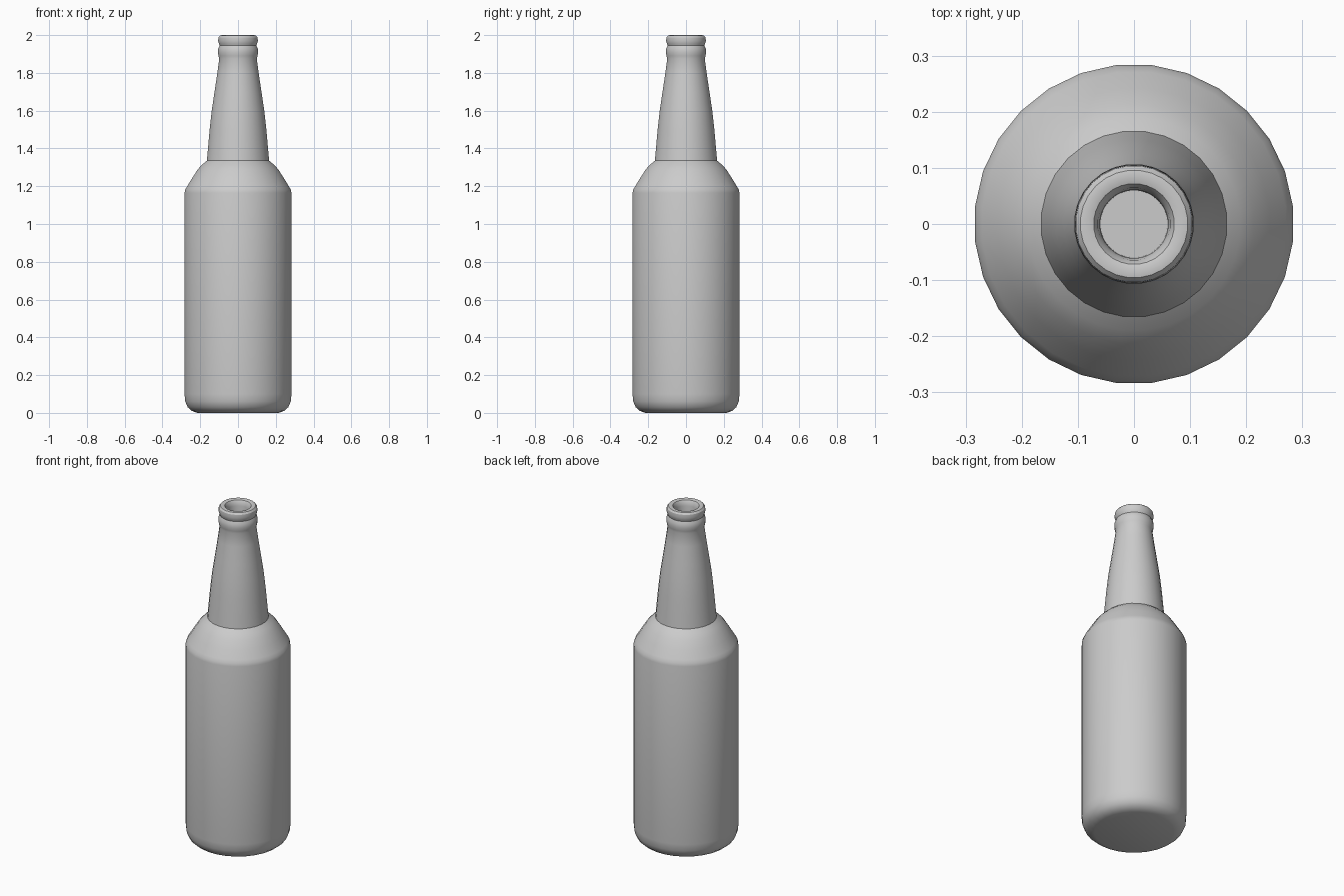
import bpy
import bmesh
from math import radians, tau
from mathutils import Matrix

if "Cube" in bpy.data.objects:
    bpy.data.objects.remove(bpy.data.objects["Cube"], do_unlink=True)

SIDES = 28

# Each profile is a list of (radius, height) pairs
base_and_body = [(0, 0), (0.215, 0), (0.245, 0.01), (0.268, 0.03),
                 (0.281, 0.06), (0.285, 0.1), (0.285, 1.165), (0.281, 1.182)]
shoulder = [(0.272, 1.198), (0.243, 1.245), (0.214, 1.29), (0.19, 1.315), (0.166, 1.335)]
neck = [(0.16, 1.4), (0.151, 1.5), (0.14, 1.6), (0.125, 1.7), (0.11, 1.8), (0.1, 1.875)]
collar = [(0.104, 1.89), (0.107, 1.91), (0.105, 1.93), (0.098, 1.945)]
lip = [(0.102, 1.955), (0.106, 1.97), (0.104, 1.988), (0.096, 1.998),
       (0.085, 2), (0.072, 1.996), (0.065, 1.985)]
mouth = [(0.061, 1.965), (0.06, 1.88), (0, 1.88)]


def lathe(name, profile):
    """Revolve a profile around the z axis into one closed surface."""
    bm = bmesh.new()
    verts = [bm.verts.new((r, 0, z)) for r, z in profile]
    edges = [bm.edges.new(pair) for pair in zip(verts, verts[1:])]
    bmesh.ops.spin(bm, geom=verts + edges, cent=(0, 0, 0), axis=(0, 0, 1),
                   angle=tau, steps=SIDES, use_merge=True)
    bmesh.ops.remove_doubles(bm, verts=bm.verts, dist=0.0005)
    bmesh.ops.rotate(bm, verts=bm.verts, cent=(0, 0, 0),
                     matrix=Matrix.Rotation(tau / SIDES / 2, 3, "Z"))
    bmesh.ops.recalc_face_normals(bm, faces=bm.faces)
    mesh = bpy.data.meshes.new(name)
    bm.to_mesh(mesh)
    bm.free()
    obj = bpy.data.objects.new(name, mesh)
    bpy.context.collection.objects.link(obj)
    return obj


# Whole bottle, with a recessed mouth
bottle = lathe("bottle", base_and_body + shoulder + neck + collar + lip + mouth)
bpy.ops.object.select_all(action="DESELECT")
bottle.select_set(True)
bpy.context.view_layer.objects.active = bottle
bpy.ops.object.shade_smooth_by_angle(angle=radians(32))
